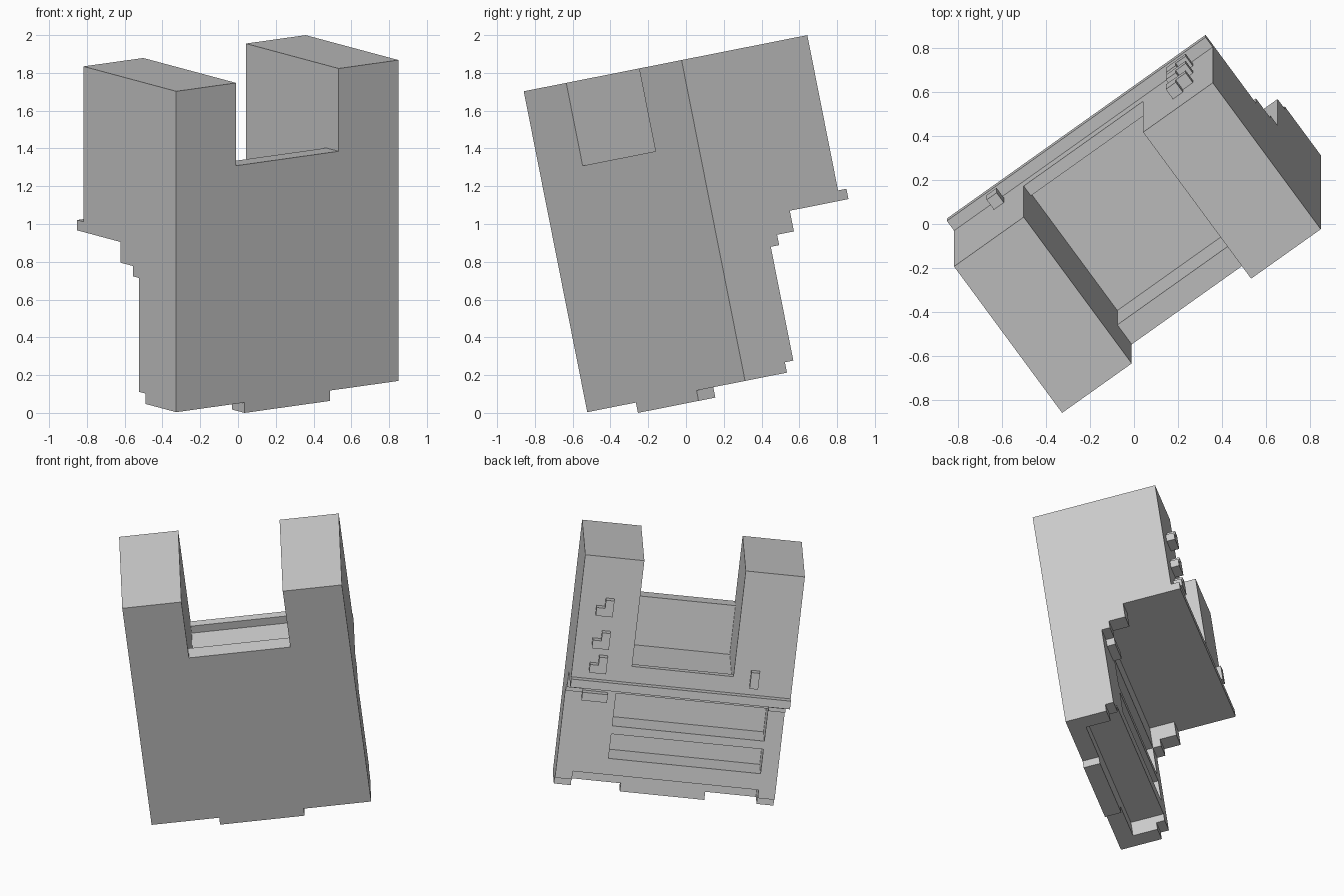
import bpy, bmesh
from math import radians
from mathutils import Matrix

if "Cube" in bpy.data.objects:
    bpy.data.objects.remove(bpy.data.objects["Cube"])

# Model is laid out on a block grid: u = width, v = front to back, d = down from the top.
K = 0.05586
PLACE = (Matrix.Translation((-0.327, -0.859, 1.7025))
         @ Matrix.Rotation(radians(11.2), 4, 'X')
         @ Matrix.Rotation(radians(35.9), 4, 'Z')
         @ Matrix.Scale(K, 4))


def extrude(name, profile, u0, u1):
    """Extrude a (v, d) side profile from u0 to u1."""
    bm = bmesh.new()
    face = bm.faces.new([bm.verts.new((u0, v, -d)) for v, d in profile])
    res = bmesh.ops.extrude_face_region(bm, geom=[face])
    moved = [g for g in res['geom'] if isinstance(g, bmesh.types.BMVert)]
    bmesh.ops.translate(bm, verts=moved, vec=(u1 - u0, 0, 0))
    bmesh.ops.recalc_face_normals(bm, faces=bm.faces[:])
    mesh = bpy.data.meshes.new(name)
    bm.to_mesh(mesh)
    bm.free()
    obj = bpy.data.objects.new(name, mesh)
    bpy.context.collection.objects.link(obj)
    obj.matrix_world = PLACE
    return obj


def box(name, u, v, d):
    return extrude(name, [(v[0], d[0]), (v[1], d[0]), (v[1], d[1]), (v[0], d[1])], *u)


def carve(target, u, v, d):
    cutter = box("cutter", u, v, d)
    cutter.hide_render = True
    mod = target.modifiers.new("carve", 'BOOLEAN')
    mod.operation = 'DIFFERENCE'
    mod.solver = 'EXACT'
    mod.object = cutter
    bpy.context.view_layer.objects.active = target
    bpy.ops.object.modifier_apply(modifier=mod.name)
    bpy.data.objects.remove(cutter)


# Cabinet: tall body, ledge at the back, stepped brackets and lower body
cabinet = extrude("cabinet", [(0, 0), (15, 0), (15, 15), (16, 15), (16, 16), (9, 16),
                              (9, 18), (7, 18), (7, 19), (6, 19), (6, 30), (5, 30),
                              (5, 31), (0, 31)], 0, 26)
carve(cabinet, (7, 19), (-1, 17), (-1, 8))      # opening between the towers
carve(cabinet, (7, 19), (2, 17), (7, 13))       # drop behind the front wall
carve(cabinet, (7, 19), (2, 14), (12, 14))      # sunken floor
carve(cabinet, (2, 24), (6, 10), (16, 19))      # space between brackets
carve(cabinet, (2, 20), (2, 7), (19, 23))       # upper shelf
carve(cabinet, (2, 20), (2, 7), (24, 27))       # lower shelf
carve(cabinet, (2, 24), (2, 7), (29, 32))       # gap between the side feet

# Foot under the front panel and small pull under the ledge
box("front_foot", (8, 18), (0, 2), (31, 32))
box("drawer_pull", (21, 24), (6, 7), (19, 20))

# L-shaped knobs on one tower, single knob on the other
for i, d in enumerate((5, 9, 12)):
    knob = extrude(f"knob_{i + 1}", [(15, d + 1), (16, d + 1), (16, d + 2), (15, d + 2)], 22, 24)
    box(f"knob_top_{i + 1}", (22, 23), (15, 16), (d, d + 1))
box("single_knob", (4, 5), (15, 16), (12, 14))
